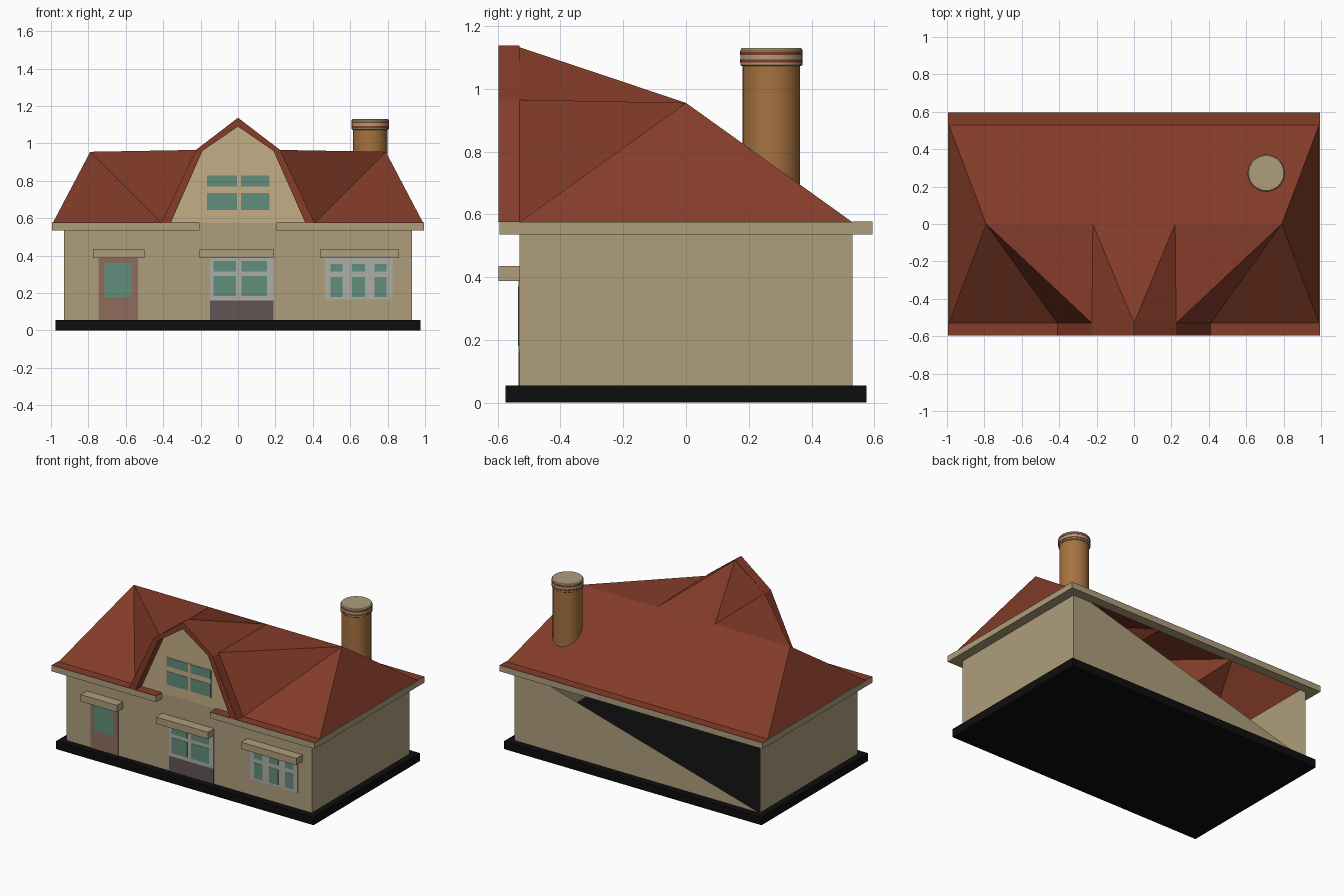
import bpy, bmesh, math

if "Cube" in bpy.data.objects:
    bpy.data.objects.remove(bpy.data.objects["Cube"])


def mat(name, r, g, b):
    m = bpy.data.materials.new(name)
    m.diffuse_color = (r, g, b, 1)
    m.use_nodes = True
    m.node_tree.nodes["Principled BSDF"].inputs["Base Color"].default_value = m.diffuse_color
    return m


WALL = mat("wall_beige", 0.42, 0.34, 0.20)
GABLE = mat("gable_cream", 0.55, 0.43, 0.24)
ROOF = mat("roof_red", 0.23, 0.045, 0.022)
BLACK = mat("base_black", 0.004, 0.004, 0.004)
GLASS = mat("glass_green", 0.12, 0.27, 0.20)
FRAME = mat("frame_grey", 0.42, 0.42, 0.39)
DOOR = mat("door_brown", 0.28, 0.15, 0.11)
PANEL = mat("panel_grey", 0.12, 0.09, 0.09)
BRICK = mat("chimney_orange", 0.38, 0.17, 0.05)


def mesh(name, verts, faces, material):
    me = bpy.data.meshes.new(name)
    me.from_pydata(verts, [], faces)
    bm = bmesh.new()
    bm.from_mesh(me)
    bmesh.ops.recalc_face_normals(bm, faces=bm.faces)
    bm.to_mesh(me)
    bm.free()
    me.materials.append(material)
    ob = bpy.data.objects.new(name, me)
    bpy.context.collection.objects.link(ob)
    return ob


def prism(name, outline, y0, y1, material):
    """Extrude an x-z outline along y."""
    n = len(outline)
    verts = [(x, y, z) for y in (y0, y1) for x, z in outline]
    faces = [tuple(range(n)), tuple(range(n, 2 * n))]
    faces += [(i, (i + 1) % n, n + (i + 1) % n, n + i) for i in range(n)]
    return mesh(name, verts, faces, material)


def box(name, x0, x1, y0, y1, z0, z1, material):
    return prism(name, [(x0, z0), (x1, z0), (x1, z1), (x0, z1)], y0, y1, material)


def lathe(name, profile, cx, cy, material, n=32):
    verts = [(cx + r * math.cos(2 * math.pi * i / n), cy + r * math.sin(2 * math.pi * i / n), z)
             for r, z in profile for i in range(n)]
    faces = [(k * n + i, k * n + (i + 1) % n, (k + 1) * n + (i + 1) % n, (k + 1) * n + i)
             for k in range(len(profile) - 1) for i in range(n)]
    faces += [tuple(range(n)), tuple(range(len(verts) - n, len(verts)))]
    ob = mesh(name, verts, faces, material)
    bpy.context.view_layer.objects.active = ob
    ob.select_set(True)
    bpy.ops.object.shade_smooth_by_angle(angle=math.radians(35))
    ob.select_set(False)
    return ob


# Base slab
box("base", -0.975, 0.975, -0.575, 0.575, 0, 0.055, BLACK)

# Open wall shell; the back wall is only a triangle
X, Y, Z0, Z1 = 0.93, 0.53, 0.055, 0.575
mesh("walls",
     [(x, y, z) for z in (Z0, Z1) for x, y in ((-X, -Y), (X, -Y), (X, Y), (-X, Y))],
     [(0, 1, 5, 4), (1, 2, 6, 5), (3, 0, 4, 7), (2, 3, 6)], WALL)

# Eaves with a red top strip, interrupted in front of the gable
EX, EY, EZ = 0.995, 0.595, 0.535
box("eaves_back", -EX, EX, Y, EY, EZ, Z1, WALL)
box("eaves_back_top", -EX, EX, Y, EY, Z1, Z1 + 0.002, ROOF)
for s, side in ((-1, "left"), (1, "right")):
    xs = sorted((s * X, s * EX))
    box("eaves_" + side, *xs, -Y, Y, EZ, Z1, WALL)
    xs = sorted((s * 0.205, s * EX))
    box("eaves_front_" + side, *xs, -EY, -Y, EZ, Z1, WALL)
    box("eaves_front_top_" + side, *xs, -EY, -Y, Z1, Z1 + 0.002, ROOF)

# Hipped roof sheet, its front slopes drawn up to the gable outline
half = [(0.99, Y, Z1), (0.99, -Y, Z1), (0.79, 0, 0.955), (0.41, -Y, Z1),
        (0.225, -Y, 0.965), (0.22, 0, 0.955)]
verts = half + [(-x, y, z) for x, y, z in half] + [(0, -Y, 1.132), (0, 0, 0.955)]
faces = [(0, 2, 5, 13, 11, 8, 6)]
for o in (0, 6):
    faces += [(o, o + 1, o + 2), (o + 1, o + 3, o + 2), (o + 3, o + 4, o + 2),
              (o + 4, o + 5, o + 2), (o + 4, 12, o + 5), (12, 13, o + 5)]
mesh("roof", verts, faces, ROOF)

# Gable wall and its projecting roof edge
inner = [(-0.36, Z1), (-0.19, 0.96), (0, 1.09), (0.19, 0.96), (0.36, Z1)]
outer = [(-0.41, Z1), (-0.225, 0.965), (0, 1.137), (0.225, 0.965), (0.41, Z1)]
mesh("gable_wall", [(x, -Y - 0.001, z) for x, z in inner], [(0, 1, 2, 3, 4)], GABLE)
prism("gable_roof_edge", outer + inner[::-1], -0.597, -Y, ROOF)


# Windows and door sit just in front of the wall
def window(name, frame, cols, rows, frame_mat=FRAME):
    x0, x1, z0, z1 = frame
    box(name + "_frame", x0, x1, -Y - 0.004, -Y, z0, z1, frame_mat)
    for i, (a, b) in enumerate(cols):
        for j, (c, d) in enumerate(rows):
            box(f"{name}_pane_{i}_{j}", a, b, -Y - 0.006, -Y - 0.003, c, d, GLASS)


window("door", (-0.745, -0.535, 0.055, 0.39), [(-0.715, -0.57)], [(0.18, 0.36)], DOOR)
window("middle_window", (-0.15, 0.19, 0.16, 0.39), [(-0.13, -0.01), (0.02, 0.155)],
       [(0.185, 0.29), (0.315, 0.37)])
box("middle_panel", -0.15, 0.19, -Y - 0.004, -Y, 0.055, 0.16, PANEL)
window("right_window", (0.465, 0.825, 0.165, 0.39),
       [(0.495, 0.56), (0.61, 0.68), (0.73, 0.795)], [(0.18, 0.285), (0.315, 0.355)])
window("gable_window", (-0.17, 0.17, 0.64, 0.83), [(-0.165, -0.005), (0.015, 0.168)],
       [(0.645, 0.735), (0.77, 0.828)], GABLE)

# Canopies above the openings
for name, x0, x1 in (("door", -0.775, -0.5), ("middle", -0.205, 0.19), ("right", 0.44, 0.86)):
    box(name + "_canopy", x0, x1, -0.597, -Y, 0.388, 0.435, WALL)

# Round chimney with a striped cap
CX, CY = 0.707, 0.272
lathe("chimney", [(0.092, 0.66), (0.092, 1.08)], CX, CY, BRICK)
lathe("chimney_cap", [(0.094, 1.072), (0.099, 1.076), (0.099, 1.124), (0.094, 1.13)], CX, CY, WALL)
for i, z in enumerate((1.083, 1.108)):
    lathe(f"cap_stripe_{i}", [(0.1, z), (0.1, z + 0.01)], CX, CY, ROOF)
